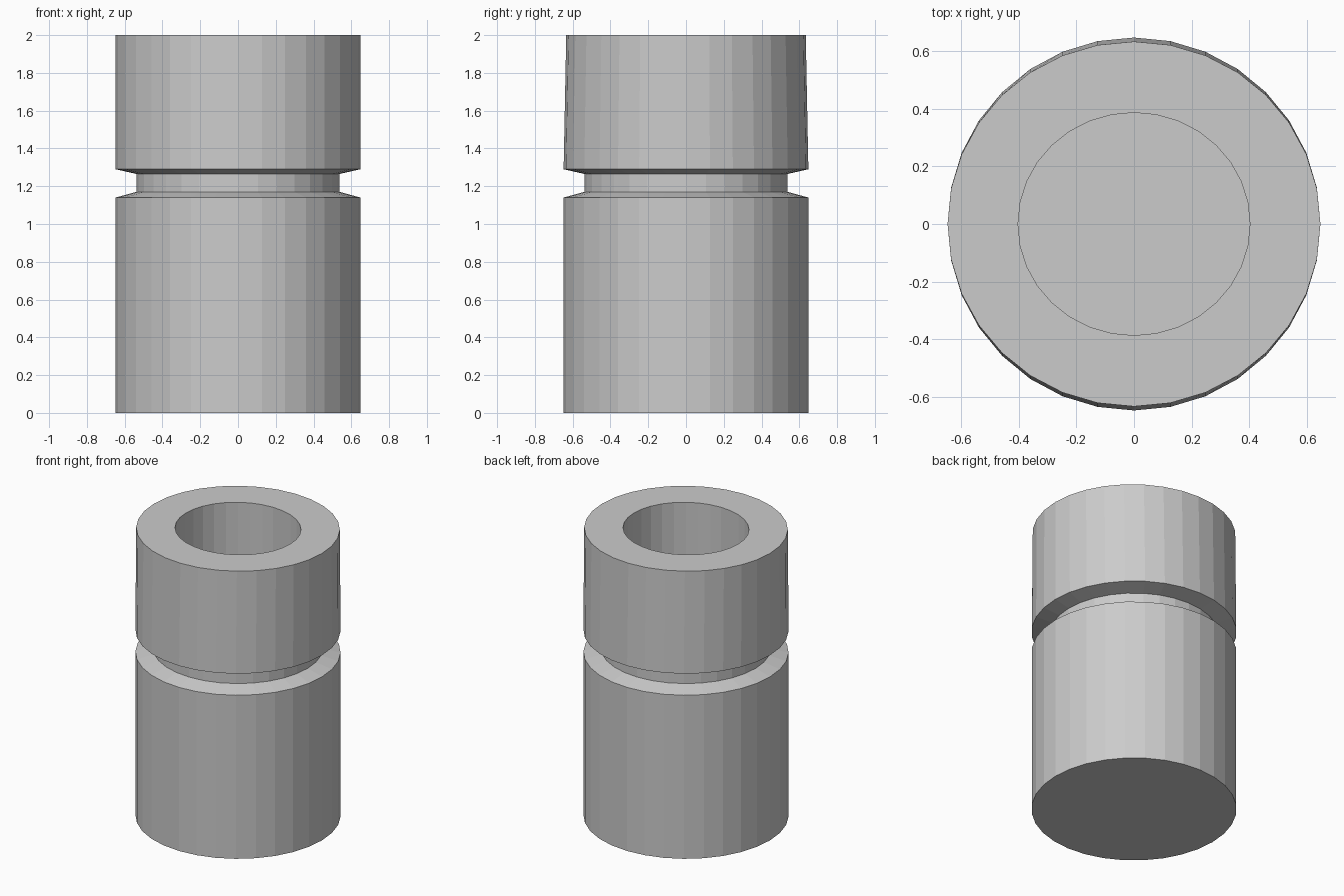
import bpy
import bmesh
import math

if "Cube" in bpy.data.objects:
    bpy.data.objects.remove(bpy.data.objects["Cube"], do_unlink=True)

SIDES = 32

# Single plain grey
grey = bpy.data.materials.new("plain_grey")
grey.use_nodes = True
colour = (0.6, 0.6, 0.6, 1)
grey.diffuse_color = colour
grey.node_tree.nodes["Principled BSDF"].inputs["Base Color"].default_value = colour


def lathe(name, profile):
    """Stack rings of (x radius, y radius, height) and cap both ends."""
    bm = bmesh.new()
    rings = []
    for rx, ry, z in profile:
        angles = [2 * math.pi * i / SIDES for i in range(SIDES)]
        rings.append([bm.verts.new((rx * math.cos(a), ry * math.sin(a), z)) for a in angles])
    for low, high in zip(rings, rings[1:]):
        for i in range(SIDES):
            j = (i + 1) % SIDES
            bm.faces.new((low[i], low[j], high[j], high[i]))
    bm.faces.new(rings[0][::-1])
    bm.faces.new(rings[-1])
    bmesh.ops.recalc_face_normals(bm, faces=bm.faces)
    mesh = bpy.data.meshes.new(name)
    bm.to_mesh(mesh)
    bm.free()
    mesh.materials.append(grey)
    obj = bpy.data.objects.new(name, mesh)
    bpy.context.collection.objects.link(obj)
    return obj


# Body, bevelled neck groove, slightly flattened collar, rim and bore
lathe("hollow_cylinder", [
    (0.648, 0.648, 0),
    (0.648, 0.648, 1.14),
    (0.538, 0.538, 1.17),
    (0.538, 0.538, 1.265),
    (0.648, 0.648, 1.29),
    (0.648, 0.634, 2),
    (0.403, 0.387, 2),
    (0.403, 0.387, 0.25),
])
